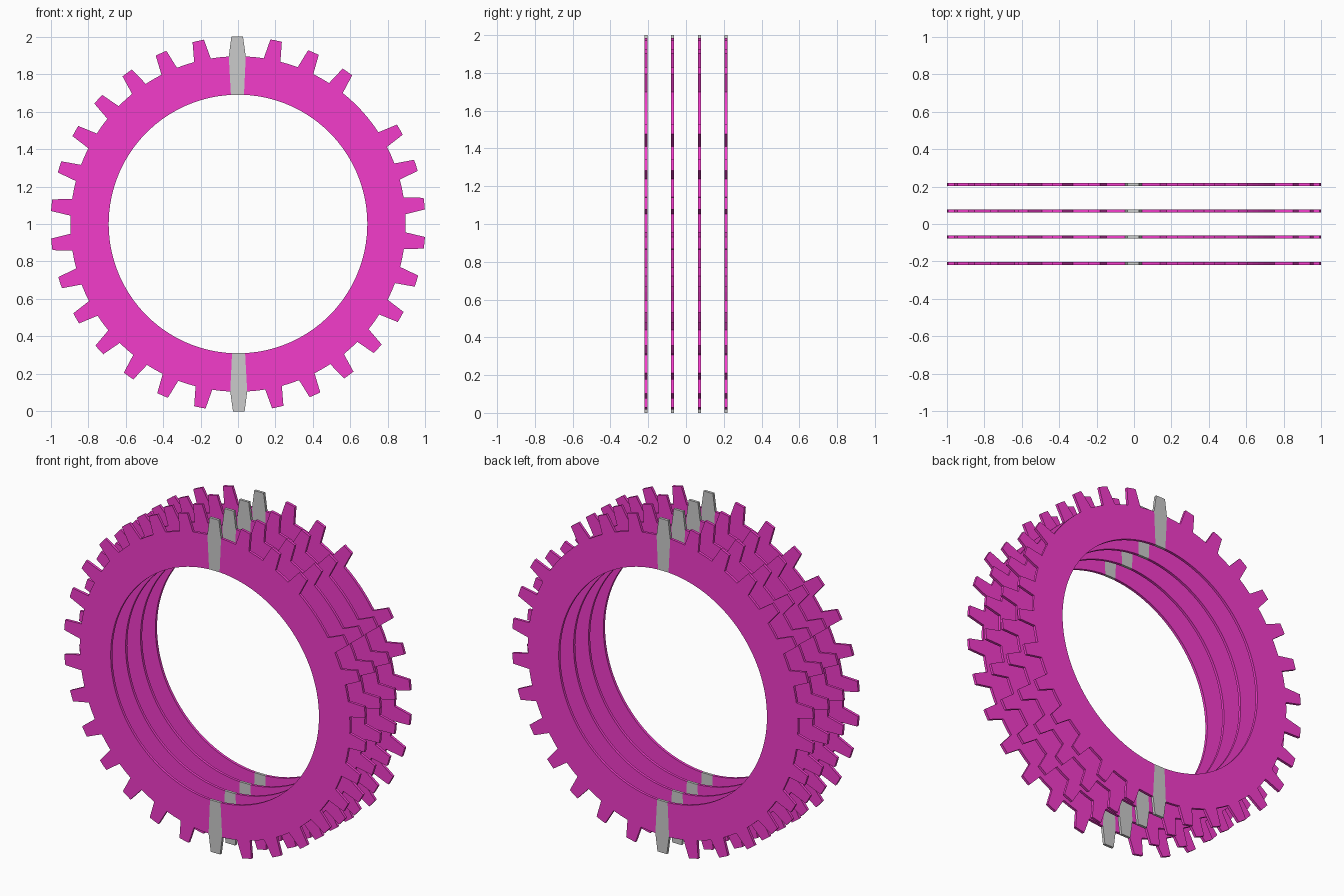
import bpy, bmesh, math

if "Cube" in bpy.data.objects:
    bpy.data.objects.remove(bpy.data.objects["Cube"])

TEETH, R_IN, R_BASE, R_TIP = 30, 0.69, 0.895, 1.0
PITCH = 360 / TEETH
HALF_BASE, HALF_TIP = 2.9, 1.78      # half tooth angles, degrees
TILT = -0.25                         # slight turn of the whole wheel
THICK = 0.016
MISSING = 4                          # tooth left out on the right side
KEYS = (0, TEETH // 2)               # grey teeth at top and bottom

pink = bpy.data.materials.new("magenta")
pink.diffuse_color = (0.9, 0.045, 0.6, 1)
pink.use_nodes = True
pink.node_tree.nodes["Principled BSDF"].inputs["Base Color"].default_value = pink.diffuse_color


def point(r, deg):
    """Angle is measured clockwise from the top, as seen from the front."""
    a = math.radians(deg + TILT)
    return (r * math.sin(a), 0, 1 + r * math.cos(a))


def plate(name, cells, y, mat=None):
    """Extrude a flat sheet of (r, angle) quads into a thin plate."""
    bm = bmesh.new()
    for cell in cells:
        bm.faces.new([bm.verts.new(point(r, a)) for r, a in cell])
    bmesh.ops.remove_doubles(bm, verts=bm.verts, dist=1e-5)
    ext = bmesh.ops.extrude_face_region(bm, geom=bm.faces[:], use_keep_orig=True)
    top = [g for g in ext["geom"] if isinstance(g, bmesh.types.BMVert)]
    bmesh.ops.translate(bm, verts=top, vec=(0, THICK, 0))
    bmesh.ops.translate(bm, verts=bm.verts, vec=(0, y - THICK / 2, 0))
    bmesh.ops.recalc_face_normals(bm, faces=bm.faces)
    me = bpy.data.meshes.new(name)
    bm.to_mesh(me)
    bm.free()
    ob = bpy.data.objects.new(name, me)
    bpy.context.collection.objects.link(ob)
    if mat:
        me.materials.append(mat)


def band(a0, a1):
    return [(R_IN, a0), (R_BASE, a0), (R_BASE, a1), (R_IN, a1)]


def tooth(c):
    return [(R_BASE, c - HALF_BASE), (R_TIP, c - HALF_TIP),
            (R_TIP, c + HALF_TIP), (R_BASE, c + HALF_BASE)]


def half_ring(start):
    """Ring cells and teeth between one grey key and the next."""
    cells = []
    for i in range(start, start + TEETH // 2):
        c = i * PITCH
        if i not in KEYS:
            cells.append(band(c - HALF_BASE, c))
            cells.append(band(c, c + HALF_BASE))
            if i != MISSING:
                t = tooth(c)
                cells.append(t[:2] + [(R_TIP, c), (R_BASE, c)])
                cells.append([(R_BASE, c), (R_TIP, c)] + t[2:])
        # valley between this tooth and the next
        mid = c + PITCH / 2
        cells.append(band(c + HALF_BASE, mid))
        cells.append(band(mid, c + PITCH - HALF_BASE))
    return cells


# Four identical toothed discs in a row, each with two grey key teeth
for n, y in enumerate((-0.2115, -0.0705, 0.0705, 0.2115), 1):
    plate(f"right_half_ring_{n}", half_ring(0), y, pink)
    plate(f"left_half_ring_{n}", half_ring(TEETH // 2), y, pink)
    for k, label in zip(KEYS, ("top", "bottom")):
        c = k * PITCH
        plate(f"{label}_key_tooth_{n}",
              [band(c - HALF_BASE, c + HALF_BASE), tooth(c)], y)
